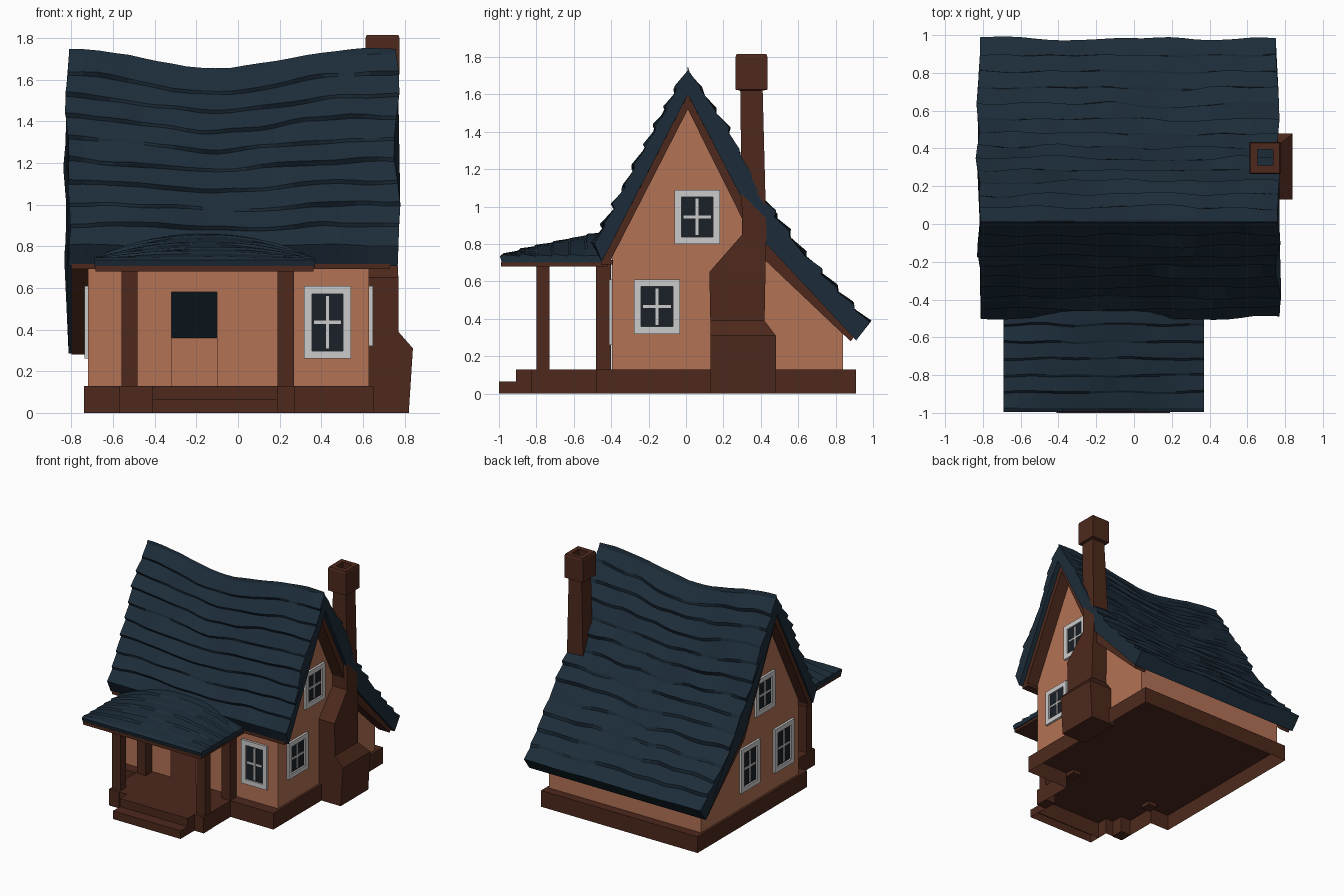
import bpy, bmesh, math
from mathutils import Vector, Matrix, noise

if "Cube" in bpy.data.objects:
    bpy.data.objects.remove(bpy.data.objects["Cube"])


def material(name, rgb):
    m = bpy.data.materials.new(name)
    m.diffuse_color = (*rgb, 1)
    m.use_nodes = True
    m.node_tree.nodes["Principled BSDF"].inputs["Base Color"].default_value = m.diffuse_color
    return m


WOOD = material("brown_wood", (0.075, 0.022, 0.012))
PLASTER = material("plaster", (0.45, 0.17, 0.09))
SHINGLE = material("shingles", (0.012, 0.026, 0.042))
GLASS = material("glass", (0.010, 0.015, 0.021))


def finish(name, bm, mat=None):
    bmesh.ops.remove_doubles(bm, verts=bm.verts, dist=0.0001)
    bmesh.ops.recalc_face_normals(bm, faces=bm.faces)
    me = bpy.data.meshes.new(name)
    bm.to_mesh(me)
    bm.free()
    ob = bpy.data.objects.new(name, me)
    bpy.context.collection.objects.link(ob)
    if mat:
        me.materials.append(mat)
    return ob


def add_box(bm, x0, x1, y0, y1, z0, z1):
    m = Matrix.Translation(((x0 + x1) / 2, (y0 + y1) / 2, (z0 + z1) / 2))
    bmesh.ops.create_cube(bm, size=1, matrix=m @ Matrix.Diagonal((x1 - x0, y1 - y0, z1 - z0, 1)))


def box(name, mat, *dims):
    bm = bmesh.new()
    add_box(bm, *dims)
    return finish(name, bm, mat)


def loft(name, mat, loops, cap_start=True, cap_end=True):
    bm = bmesh.new()
    rings = [[bm.verts.new(p) for p in lp] for lp in loops]
    n = len(rings[0])
    for a, b in zip(rings, rings[1:]):
        for i in range(n):
            j = (i + 1) % n
            bm.faces.new((a[i], a[j], b[j], b[i]))
    if cap_start:
        bm.faces.new(rings[0])
    if cap_end:
        bm.faces.new(rings[-1])
    return finish(name, bm, mat)


# Plinth with porch floor and landing, hollow and open underneath
outline = [(-.74, .91), (-.74, -.48), (-.57, -.48), (-.57, -.82), (-.41, -.82), (-.41, -.91),
           (.19, -.91), (.19, -.82), (.27, -.82), (.27, -.48), (.65, -.48), (.65, .91)]
loft("plinth", WOOD, [[(x, y, z) for x, y in outline] for z in (0, .13)], cap_start=False)
step = [(-.41, -.91), (-.41, -1), (.19, -1), (.19, -.91)]
loft("porch_step", WOOD, [[(x, y, z) for x, y in step] for z in (0, .065)], cap_start=False)

# Walls: two gables, back wall, front wall with an open doorway
XL, XR, YF, YB = -.72, .63, -.395, .84
bm = bmesh.new()
gable = [(YF, .13), (YF, .80), (.01, 1.58), (.42, .78), (YB, .36), (YB, .13)]
for x in (XL, XR):
    bm.faces.new([bm.verts.new((x, y, z)) for y, z in gable])
front = [(XL, .13), (-.32, .13), (-.32, .58), (-.10, .58), (-.10, .13), (XR, .13), (XR, .80), (XL, .80)]
bm.faces.new([bm.verts.new((x, YF, z)) for x, z in front])
bm.faces.new([bm.verts.new((x, YB, z)) for x, z in [(XL, .13), (XR, .13), (XR, .36), (XL, .36)]])
finish("walls", bm, PLASTER)

# Gable boards under the roof edge, and the front eave board
board = [(-.455, .70), (.01, 1.60), (.42, .81), (.905, .31), (.88, .28), (.40, .735), (.01, 1.52), (-.41, .70)]
for side, x0, x1 in (("left", -.80, XL), ("right", XR, .73)):
    loft(side + "_gable_board", WOOD, [[(x, y, z) for y, z in board] for x in (x0, x1)])
box("front_eave_board", WOOD, -.80, .73, -.455, -.39, .69, .715)


# Main roof: stepped shingle rows, sagging ridge, uneven edges
def along(path, t):
    lens = [(b - a).length for a, b in zip(path, path[1:])]
    s = t * sum(lens)
    for i, ln in enumerate(lens):
        if s <= ln or i == len(lens) - 1:
            d = (path[i + 1] - path[i]) / ln
            nrm = Vector((-d.y, d.x))
            return path[i] + d * s, nrm if nrm.y > 0 else -nrm
        s -= ln


def slope(path, rows, x, seed):
    path, pts = [Vector(p) for p in path], []
    for k in range(rows):
        for t, edge, lift in ((k / rows + .012, k, 0), ((k + 1) / rows, k + 1, 1)):
            if 0 < edge < rows:
                t += .016 * noise.noise((x * 5, edge * 2.3, seed))
            p, nrm = along(path, t)
            lift *= .026 * max(.1, .6 + noise.noise((x * 4, edge * 1.7, seed + 5)))
            bulge = .012 * noise.noise((x * 2.5, t * 4, seed + 9))
            pts.append(p + nrm * (lift + bulge))
    return pts


def roof_loop(x):
    f = slope([(.01, 1.74), (-.23, 1.29), (-.485, .80)], 9, x, 1.3)
    b = slope([(.01, 1.74), (.21, 1.42), (.41, 1.04), (.62, .75), (.97, .37)], 13, x, 4.7)
    ridge = Vector((.01, 1.755 + .012 * noise.noise((x * 6, 0, 3.1))))
    under = [Vector(p) for p in ((.91, .285), (.42, .81), (.01, 1.60), (-.45, .705))]
    loop = []
    for p in f[::-1] + [ridge] + b + under:
        w = min(1, max(0, (p.y - .75) / .9))
        sag = .10 * w * math.exp(-((x + .1) / .42) ** 2)
        wave = .028 * noise.noise((x, p.x * 4, p.y * 3))
        loop.append((x + wave, p.x, p.y - sag))
    return loop


N = 22
loft("main_roof", SHINGLE, [roof_loop(-.82 + 1.58 * i / N) for i in range(N + 1)])


# Porch roof: low shingled hump on a flat board
def porch_loop(x):
    u = min(1, abs(x + .16) / .53)
    hump = .125 * (1 - u ** 2.2)
    loop = [(x, -.45, .70), (x, -.985, .70), (x, -.995, .735)]
    rows = 6
    for k in range(rows):
        for t, lift in ((k / rows + .02, 1), ((k + 1) / rows, 0)):
            t2 = t + .03 * noise.noise((x * 5, round(t * rows), 2.2)) if .1 < t < .95 else t
            z = .738 + hump * t2 ** .8
            z += (.014 * lift - .004) * (.6 + noise.noise((x * 4, k * 1.9, 7)))
            loop.append((x, -.985 + .535 * t2, z))
    return loop


loft("porch_roof", SHINGLE, [porch_loop(-.69 + 1.06 * i / 14) for i in range(15)])
box("porch_ceiling", WOOD, -.685, .362, -.988, -.42, .68, .705)

# Porch posts, front pair reaching the ground and rear pair against the wall
for side, x in (("left", -.56), ("right", .19)):
    box(side + "_front_post", WOOD, x, x + .078, -.80, -.73, .10, .69)
    box(side + "_rear_post", WOOD, x, x + .078, -.482, -.40, .10, .70)
    box(side + "_post_base", WOOD, x - .005, x + .083, -.825, -.72, 0, .13)


# Windows, modelled facing the front and turned to their wall
def window(name, loc, turn, w, h):
    m = Matrix.Translation(loc) @ Matrix.Rotation(math.radians(turn), 4, 'Z')
    a, c, e, d = w / 2, h / 2, .038, .018
    bm = bmesh.new()
    for s in (-1, 1):
        xs = sorted((s * a, s * (a - e)))
        zs = sorted((s * c, s * (c - e)))
        add_box(bm, *xs, -d, .004, -c, c)
        add_box(bm, -a + e, a - e, -d, .004, *zs)
    add_box(bm, -.008, .008, -.012, 0, -c + e + .01, c - e - .01)
    add_box(bm, -a + e + .01, a - e - .01, -.0115, 0, -.008, .008)
    bm.transform(m)
    finish(name + "_frame", bm)
    bm = bmesh.new()
    add_box(bm, -a + e / 2, a - e / 2, -.005, .003, -c + e / 2, c - e / 2)
    bm.transform(m)
    finish(name + "_glass", bm, GLASS)


window("front_window", (.43, YF, .435), 0, .225, .35)
window("right_lower_window", (XR, -.155, .465), 90, .245, .29)
window("right_upper_window", (XR, .06, .945), 90, .245, .29)
window("left_front_window", (XL, -.20, .435), -90, .245, .35)
window("left_back_window", (XL, .23, .435), -90, .245, .35)
window("left_upper_window", (XL, .04, .945), -90, .245, .29)

# Chimney: stepped base, shoulder, shaft, cap and open flue
levels = [(0, .60, .82, .13, .48), (.31, .60, .84, .13, .48), (.39, .60, .77, .13, .42),
          (.65, .60, .77, .125, .425), (.85, .61, .76, .30, .43), (1.62, .64, .755, .29, .41),
          (1.625, .612, .775, .265, .435), (1.80, .612, .775, .265, .435), (1.815, .618, .77, .27, .43),
          (1.815, .655, .735, .31, .395), (1.0, .655, .735, .31, .395)]
loft("chimney", WOOD, [[(x0, y0, z), (x1, y0, z), (x1, y1, z), (x0, y1, z)]
                       for z, x0, x1, y0, y1 in levels], cap_end=False)
